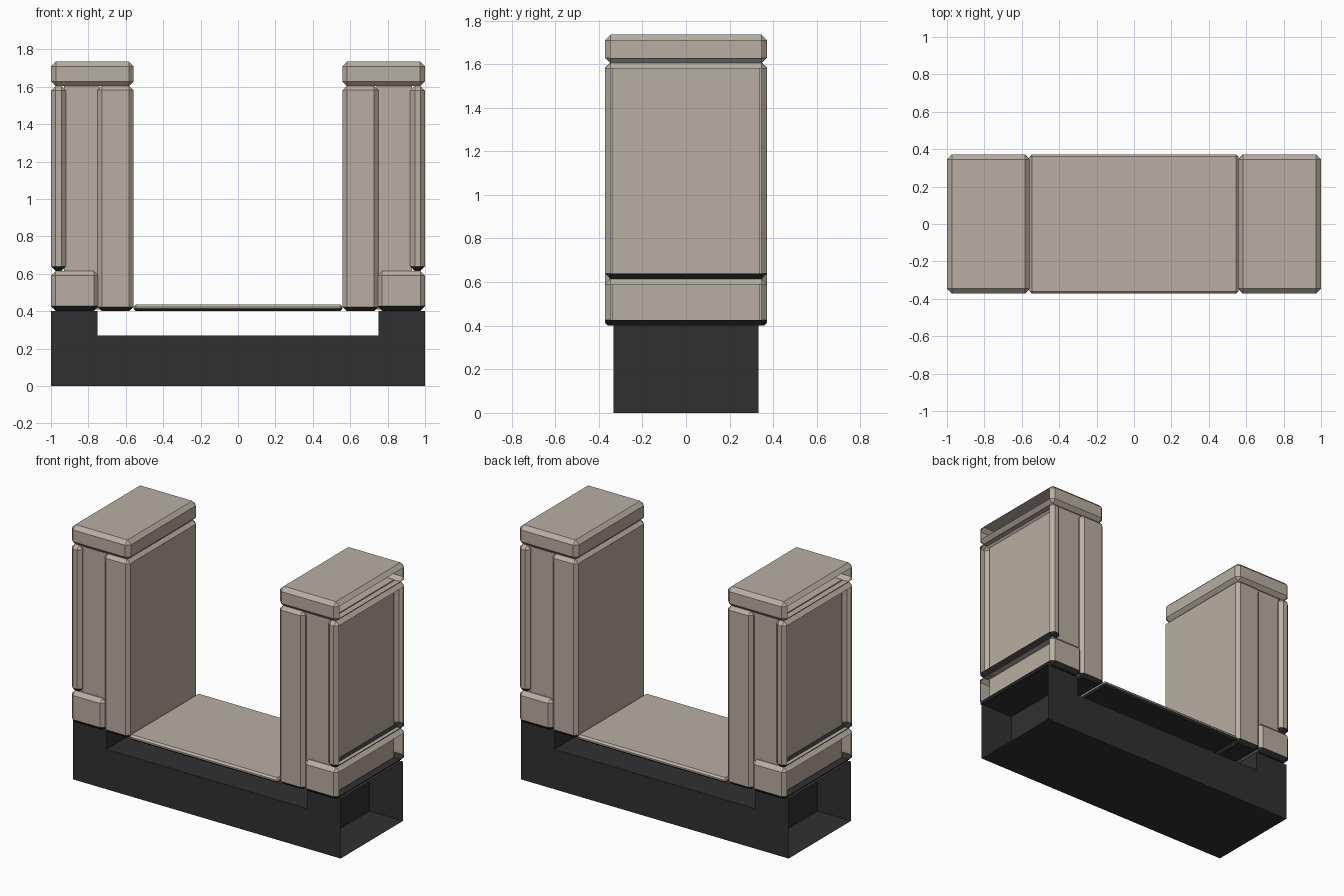
import bpy, bmesh

if "Cube" in bpy.data.objects:
    bpy.data.objects.remove(bpy.data.objects["Cube"])


def material(name, rgb):
    m = bpy.data.materials.new(name)
    m.diffuse_color = (*rgb, 1)
    m.use_nodes = True
    m.node_tree.nodes["Principled BSDF"].inputs["Base Color"].default_value = m.diffuse_color
    return m


STONE = material("warm_stone", (0.48, 0.43, 0.36))
DARK = material("dark_plinth", (0.03, 0.03, 0.03))


def box(name, x, y, z, bevel=0.0, mats=(STONE, DARK), dark_under=False, open_sides=()):
    """Chamfered box spanning x and z ranges, +-y deep; open_sides lists end planes to remove."""
    bm = bmesh.new()
    bmesh.ops.create_cube(bm, size=1)
    for v in bm.verts:
        v.co.x = x[1] if v.co.x > 0 else x[0]
        v.co.y = y if v.co.y > 0 else -y
        v.co.z = z[1] if v.co.z > 0 else z[0]
    if min(x) != x[0]:
        bmesh.ops.reverse_faces(bm, faces=bm.faces[:])
    if bevel:
        bmesh.ops.bevel(bm, geom=bm.edges[:], offset=bevel, offset_type='OFFSET',
                        segments=1, profile=0.5, affect='EDGES')
    bm.normal_update()
    # leave the joining ends open
    gone = [f for f in bm.faces
            if any(all(abs(v.co.x - p) < 1e-4 for v in f.verts) for p in open_sides)]
    bmesh.ops.delete(bm, geom=gone, context='FACES')
    # undersides take the plinth colour
    for f in bm.faces:
        f.material_index = 1 if dark_under and f.normal.z < -0.3 else 0
    me = bpy.data.meshes.new(name)
    bm.to_mesh(me)
    bm.free()
    for m in mats:
        me.materials.append(m)
    ob = bpy.data.objects.new(name, me)
    bpy.context.collection.objects.link(ob)
    return ob


# plinth centre and thin sill
box("plinth_centre", (-0.75, 0.75), 0.332, (0, 0.27), mats=(DARK,), open_sides=(-0.75, 0.75))
box("sill", (-0.558, 0.558), 0.372, (0.402, 0.436), bevel=0.012, dark_under=True)

# both towers
for side, s in (("left", -1), ("right", 1)):
    def part(name, x0, x1, y, z, bevel=0.0, **kw):
        box(f"{side}_{name}", (s * x0, s * x1), y, z, bevel, **kw)

    part("plinth_end", 0.75, 1, 0.332, (0, 0.402), mats=(DARK,), open_sides=(s,))
    part("pillar", 0.56, 0.75, 0.372, (0.402, 1.605), 0.022, dark_under=True)
    part("recessed_core", 0.74, 0.93, 0.34, (0.41, 1.61))
    part("foot_block", 0.745, 1, 0.372, (0.402, 0.615), 0.025, dark_under=True, open_sides=(s,))
    part("outer_slab", 0.92, 1, 0.372, (0.615, 1.605), 0.025, dark_under=True, open_sides=(s,))
    part("cap", 0.558, 1, 0.372, (1.603, 1.735), 0.026, open_sides=(s,))
